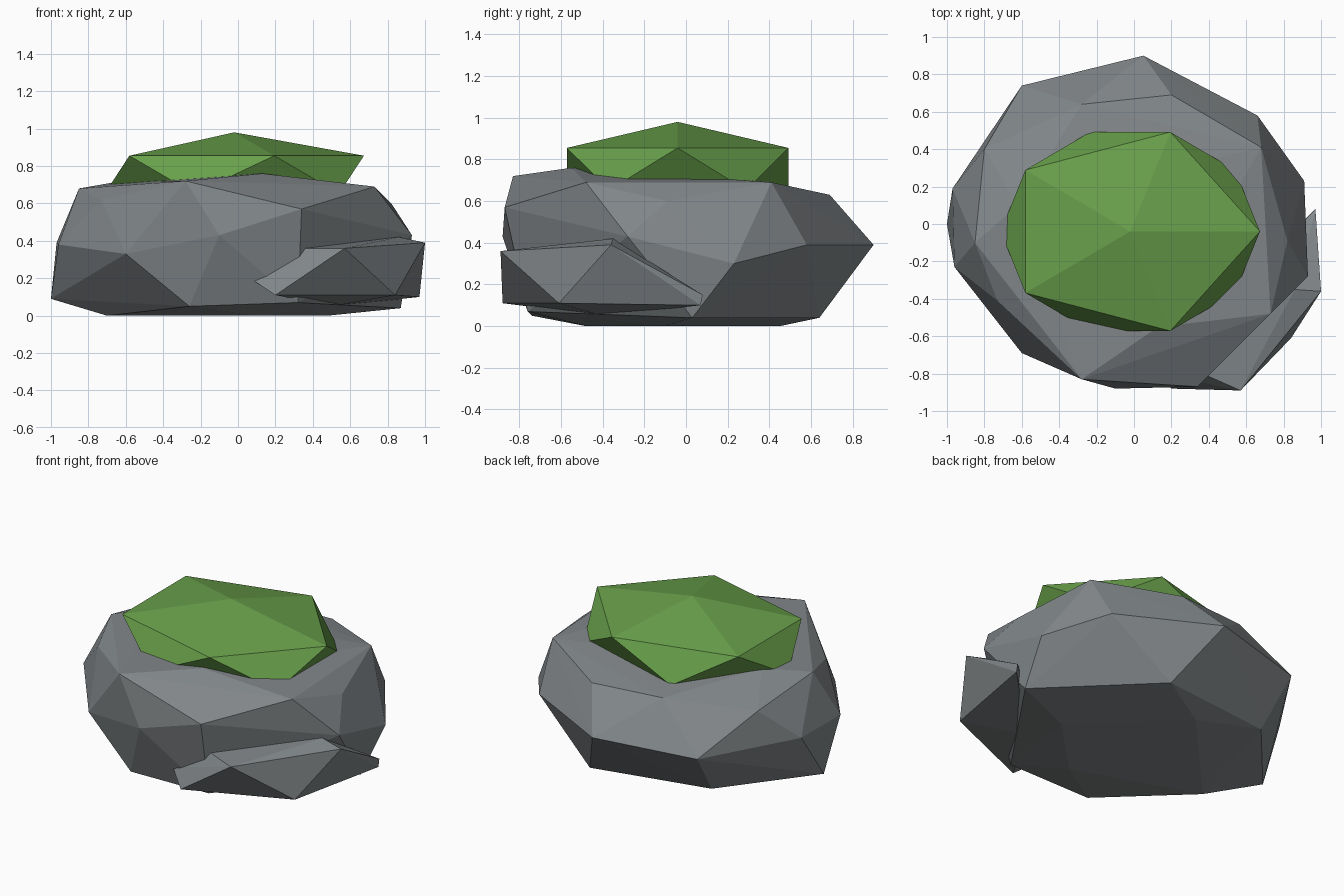
import bpy
import bmesh

default_cube = bpy.data.objects.get("Cube")
if default_cube:
    bpy.data.objects.remove(default_cube, do_unlink=True)


def make_material(name, colour):
    material = bpy.data.materials.new(name)
    material.use_nodes = True
    material.diffuse_color = (*colour, 1)
    shader = material.node_tree.nodes["Principled BSDF"]
    shader.inputs["Base Color"].default_value = (*colour, 1)
    shader.inputs["Roughness"].default_value = 0.9
    return material


def add_object(name, bm, material):
    """Turn a bmesh into a flat-shaded object with one material."""
    bmesh.ops.recalc_face_normals(bm, faces=bm.faces)
    mesh = bpy.data.meshes.new(name)
    bm.to_mesh(mesh)
    bm.free()
    mesh.materials.append(material)
    obj = bpy.data.objects.new(name, mesh)
    bpy.context.scene.collection.objects.link(obj)
    return obj


def faceted_stone(name, sections, material):
    """Wrap a faceted skin around a stack of rough cross-sections."""
    bm = bmesh.new()
    for section in sections:
        for corner in section:
            bm.verts.new(corner)
    result = bmesh.ops.convex_hull(bm, input=bm.verts)
    unused = [g for g in result["geom_interior"] if isinstance(g, bmesh.types.BMVert)]
    bmesh.ops.delete(bm, geom=unused, context="VERTS")
    return add_object(name, bm, material)


stone = make_material("stone grey", (0.22, 0.24, 0.25))
moss = make_material("moss green", (0.14, 0.35, 0.07))

# Boulder: cross-sections from the ground up, each running round the stone
boulder_foot = [(-.7, -.2, 0), (.1, -.48, 0), (.48, -.1, 0), (-.1, .45, 0)]
boulder_base = [(-1, 0, .09), (-.26, -.74, .05), (.32, -.76, .07),
                (.87, .03, .04), (.25, .64, .04), (-.55, .52, .07)]
boulder_waist = [(-.96, -.23, .38), (-.6, -.69, .33), (-.1, -.88, .43),
                 (.93, -.28, .43), (.91, .23, .3), (.66, .58, .39),
                 (.05, .9, .39), (-.6, .74, .36), (-.97, .19, .39)]
boulder_shoulder = [(-.73, -.41, .62), (.34, -.87, .57), (.82, -.09, .6),
                    (.2, .69, .63), (-.28, .64, .64), (-.8, .4, .6)]
boulder_crown = [(-.85, -.1, .68), (-.28, -.83, .72), (.13, -.55, .76),
                 (.73, -.48, .69), (.68, .41, .69), (-.62, .1, .72)]
faceted_stone("boulder",
              [boulder_foot, boulder_base, boulder_waist, boulder_shoulder, boulder_crown],
              stone)

# Ledge: a flat slab leaning out of the front left corner
ledge_underside = [(.2, -.88, .11), (.84, -.61, .11), (.97, .07, .1), (.5, -.4, .05)]
ledge_rim = [(.08, -.79, .19), (.57, -.89, .36), (1, -.36, .39), (.97, .08, .15)]
ledge_top = [(.32, -.78, .36), (.86, -.35, .42), (.5, -.4, .4)]
faceted_stone("side_ledge", [ledge_underside, ledge_rim, ledge_top], stone)

# Moss cap: a squashed low-poly ball sunk into the crown
bm = bmesh.new()
bmesh.ops.create_icosphere(bm, subdivisions=1, radius=1)
bmesh.ops.scale(bm, vec=(.775, .625, .226), verts=bm.verts)
bmesh.ops.translate(bm, vec=(-.02, -.04, .754), verts=bm.verts)
add_object("moss_cap", bm, moss)
